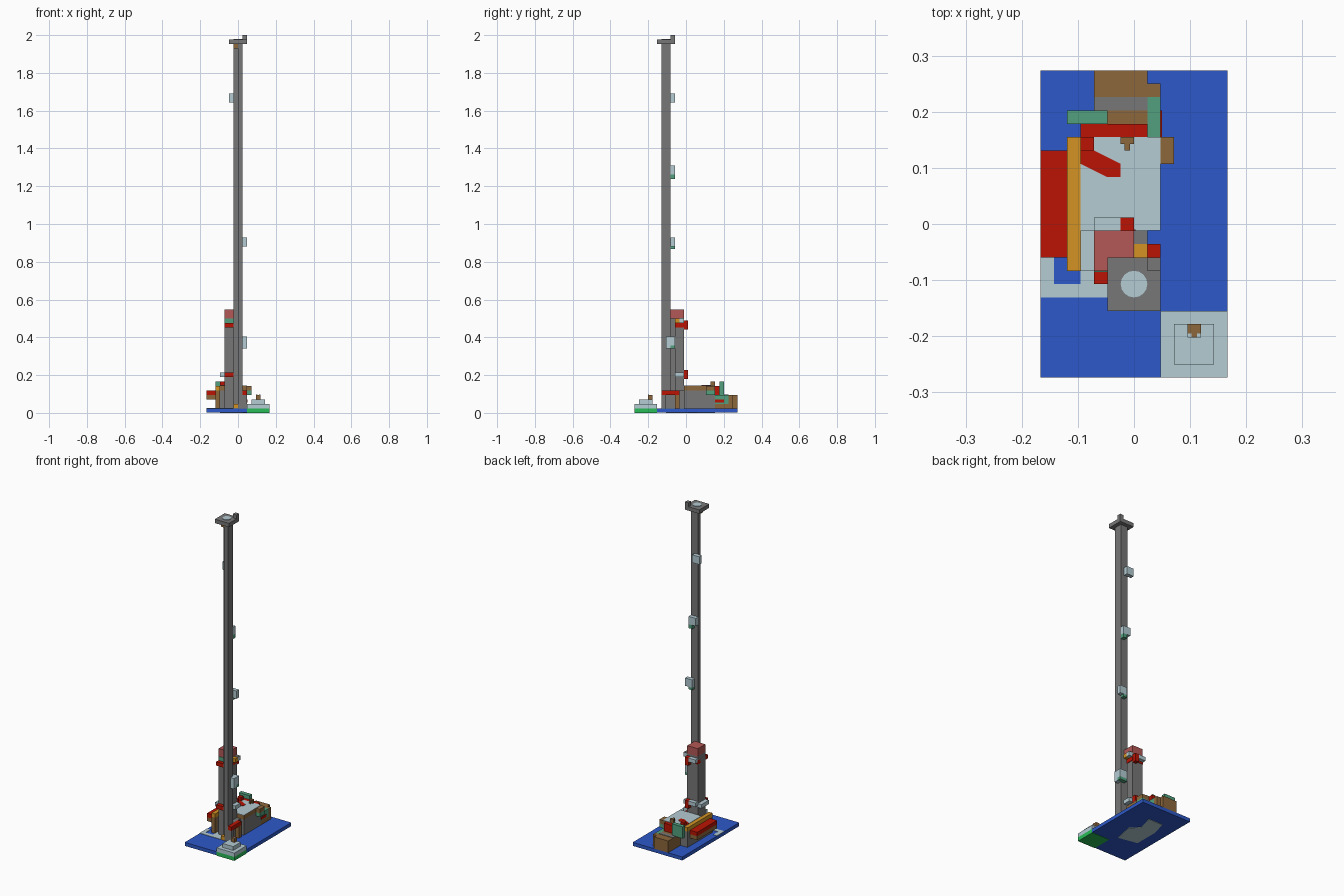
import bpy, bmesh, math

cube = bpy.data.objects.get("Cube")
if cube:
    bpy.data.objects.remove(cube)

UNIT = 2 / 84          # one block
MID = 11.5             # half of the depth in blocks
THIN = 0.1             # painted plate thickness in blocks


def linear(c):
    c /= 255
    return c / 12.92 if c <= 0.04045 else ((c + 0.055) / 1.055) ** 2.4


def material(name, *rgb):
    m = bpy.data.materials.new(name)
    m.use_nodes = True
    col = [linear(c) for c in rgb] + [1]
    m.diffuse_color = col
    m.node_tree.nodes["Principled BSDF"].inputs["Base Color"].default_value = col
    return m


blue = material("sea blue", 44, 88, 200)
pale = material("pale grey blue", 180, 204, 212)
grey = material("stone grey", 119, 119, 119)
red = material("brick red", 186, 20, 4)
brown = material("timber brown", 140, 103, 60)
orange = material("ochre", 213, 148, 36)
teal = material("teal", 82, 160, 126)
pink = material("faded pink", 178, 88, 86)
green = material("bright green", 40, 188, 86)


def prism(name, mat, points, z):
    """Extrude an outline given in block units from z[0] to z[1]."""
    bm = bmesh.new()
    rings = [[bm.verts.new((x * UNIT, (y - MID) * UNIT, h * UNIT)) for x, y in points] for h in z]
    bm.faces.new(rings[0][::-1])
    bm.faces.new(rings[1])
    n = len(points)
    for i in range(n):
        k = (i + 1) % n
        bm.faces.new((rings[0][i], rings[0][k], rings[1][k], rings[1][i]))
    bmesh.ops.recalc_face_normals(bm, faces=bm.faces)
    mesh = bpy.data.meshes.new(name)
    bm.to_mesh(mesh)
    bm.free()
    mesh.materials.append(mat)
    ob = bpy.data.objects.new(name, mesh)
    bpy.context.scene.collection.objects.link(ob)
    return ob


def box(name, mat, x, y, z):
    return prism(name, mat, [(x[0], y[0]), (x[1], y[0]), (x[1], y[1]), (x[0], y[1])], z)


def top_plate(name, mat, x, y, z):
    return box(name, mat, x, y, (z, z + THIN))


# Base, with a green corner
box("base_back", blue, (-7, 7), (5, 23), (THIN, 1))
box("base_front", blue, (-7, 2), (0, 5), (THIN, 1))
box("base_corner", green, (2, 7), (0, 5), (0, 1))
top_plate("shore_front", pale, (-7, 2), (6, 7), 1)
top_plate("shore_side", pale, (-7, -6), (7, 9), 1)
top_plate("shore_middle", pale, (-4, 1), (7, 11), 1)
prism("underside_patch", pale, [(-4, 8), (1, 7), (2, 12), (0, 14), (1, 18), (-3, 18), (-4, 14)], (0, THIN))

# Stepped plinth on the corner
box("plinth", pale, (2, 7), (0, 5), (1, 2))
box("plinth_step", pale, (3, 6), (1, 4), (2, 3))
box("plinth_block", brown, (4, 5), (3, 4), (3, 4))
for x in (4, 4.7):
    top_plate("plinth_block_corner", pale, (x, x + 0.3), (3, 3.3), 4)

# Tall shaft, notched at one corner, with its top platform
notched = [(0, 6), (1, 6), (1, 8), (-1, 8), (-1, 7), (0, 7)]
prism("shaft", grey, notched, (1, 82))
box("platform", grey, (-2, 2), (5, 9), (82, 83))
box("platform_post", grey, (1, 2), (8, 9), (83, 84))
disc = [(math.cos(a * math.tau / 16), 7 + math.sin(a * math.tau / 16)) for a in range(16)]
prism("platform_disc", pale, disc, (83, 83 + THIN))
box("shaft_top_block", brown, (-1, 0), (6, 7), (81, 82))
box("shaft_foot_block", orange, (-1, 0), (6, 7), (1, 2))

# Lamp boxes winding up the shaft
box("lamp_top", pale, (-2, 0), (8, 9), (69, 71))
box("lamp_upper", pale, (-1, 1), (8, 9), (53, 55))
box("lamp_upper_foot", teal, (0, 1), (8, 9), (52, 53))
box("lamp_middle", pale, (0, 2), (8, 9), (37, 39))
box("lamp_middle_foot", teal, (0, 1), (8, 9), (36.4, 37))
box("lamp_low", pale, (0, 2), (8, 9), (15, 17))
box("lamp_low_front", pale, (1, 2), (7, 8), (14.3, 17))
box("lamp_low_foot", teal, (0, 2), (8, 9), (14.3, 15))

# Short tower
box("short_tower", grey, (-3, 0), (9, 11), (1, 21))
box("short_tower_front", grey, (-3, -1), (8, 9), (1, 21))
box("short_tower_cap", pink, (-3, 0), (8, 11), (21, 23))
box("tower_band", red, (-3, THIN), (9, 11 + THIN), (19, 20))

# Balconies at two levels of the short tower
for label, z in (("upper", 19), ("lower", 8)):
    box(label + "_front_balcony", red, (-3, -1), (7, 8), (z, z + 1))
    box(label + "_back_balcony", red, (-1, 0), (11, 12), (z - 0.5, z + 1.5))
    box(label + "_back_ledge", pale, (-3, -1), (11, 12), (z + 0.5, z + 1.5))
box("upper_front_strip", teal, (-3, -1), (8 - THIN, 8), (20, 21))
box("upper_side_block", orange, (0, 1), (9, 10), (20, 21))
box("upper_side_ledge", pale, (0, 1), (10, 11), (20, 21))
top_plate("upper_side_ledge_top", grey, (0, 1), (10, 11), 21)
box("lower_side_ledge", pale, (0, 1), (9, 11), (8, 9))
box("lower_left_ledge", pale, (-4, -3), (8, 11), (8, 9))
box("tower_foot", grey, (-3, 1), (8, 11), (1, 5))
box("red_beam", red, (1, 2), (6, 10), (4, 5))
box("beam_post", brown, (1, 2), (9, 10), (1, 4))
box("beam_front_post", grey, (1, 2), (6, 7), (1, 4))

# Main hall
box("hall_walls", grey, (-4, 2), (11, 18), (1, 5))
box("hall_eaves", brown, (-4, 2), (11, 18), (5, 6))
top_plate("hall_roof", pale, (-4, 2), (11, 18), 6)
roof_patch = [(-4, 18), (-4, 16), (-2, 15), (-1, 15), (-1, 16), (-2, 16.5), (-3, 17), (-3, 18)]
prism("roof_patch", red, roof_patch, (6, 6 + 2 * THIN))
box("roof_red_block", red, (-4, -3), (17, 18), (6, 7))
box("roof_brown_block", brown, (-1, 0), (17.5, 18), (6, 7))
box("roof_brown_step", brown, (-0.7, -0.3), (17, 17.5), (6, 7))
box("hall_back_beam", red, (-4, 1), (18, 19), (4, 6))
box("hall_side_bracket", teal, (1, 3), (16, 18), (4, 5))
box("hall_side_block", brown, (2, 3), (16, 18), (5, 6))

# Long side roof
box("side_wall", grey, (-5, -4), (9, 18), (1, 5))
box("side_wall_front", brown, (-5, -4), (8, 9), (1, 5))
box("side_ridge", orange, (-5, -4), (8, 18), (5, 6))
box("side_soffit", brown, (-7, -5), (9, 17), (3, 4))
box("side_roof", red, (-7, -5), (9, 17), (4, 5))

# Rear annex
box("annex", brown, (-3, 1), (18, 23), (1, 4))
top_plate("annex_strip", grey, (-3, 1), (20, 21), 4)
box("annex_side", brown, (1, 2), (18, 22), (1, 2))
box("annex_side_block", brown, (1, 2), (21, 22), (2, 4))
box("annex_side_teal", teal, (1, 2), (18, 21), (2, 4))
box("annex_red_plate", red, (2, 2 + THIN), (18, 20), (2.3, 3))
box("teal_sign", teal, (-5, -2), (19, 20), (4, 7))
